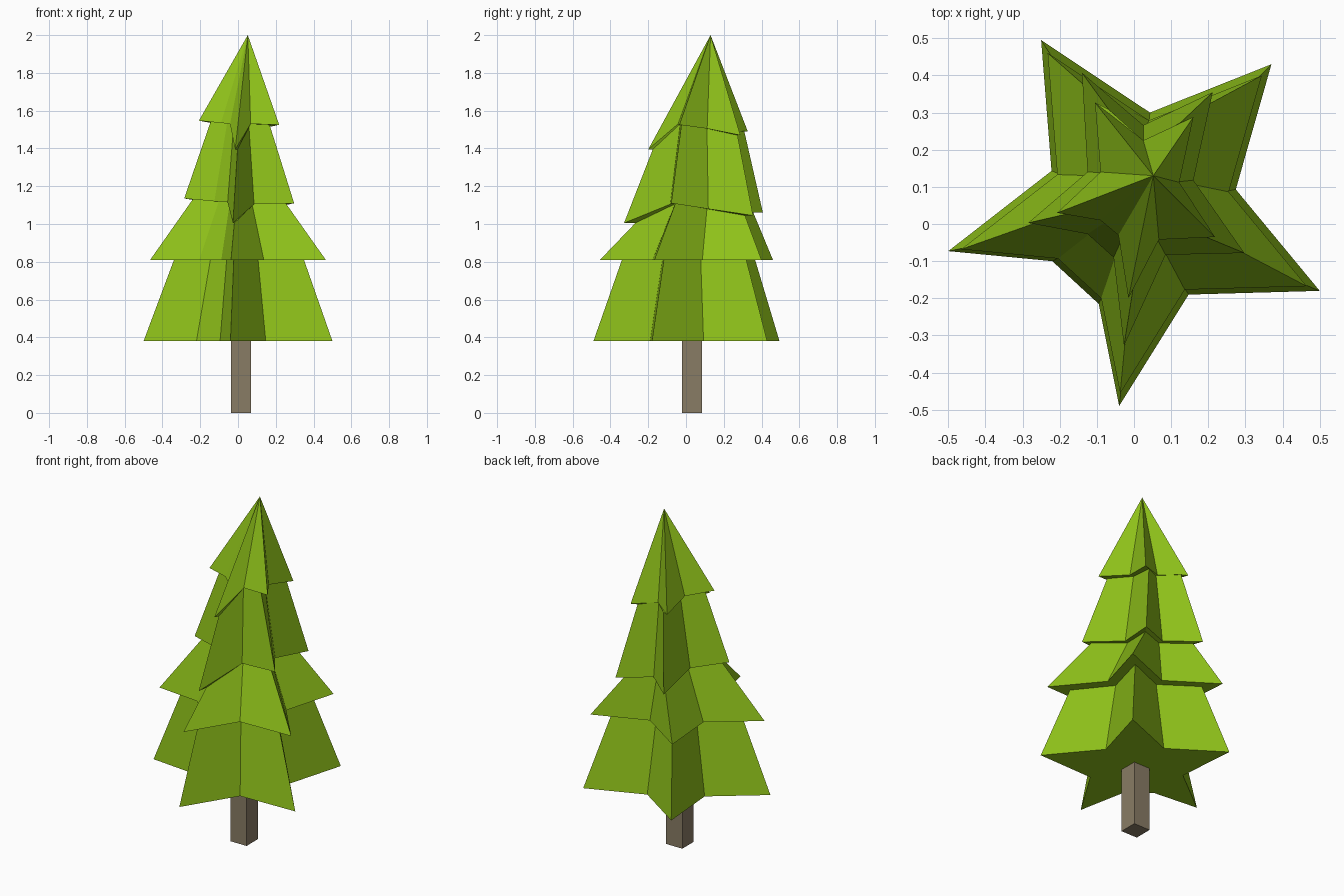
import bpy, bmesh


def material(name, colour):
    m = bpy.data.materials.new(name)
    m.diffuse_color = (*colour, 1)
    return m


def finish(bm, name, mat):
    bmesh.ops.recalc_face_normals(bm, faces=bm.faces[:])
    me = bpy.data.meshes.new(name)
    bm.to_mesh(me)
    bm.free()
    me.materials.append(mat)
    ob = bpy.data.objects.new(name, me)
    bpy.context.collection.objects.link(ob)
    return ob


def scaled(ring, kx, ky, centre, z=None):
    cx, cy = centre
    return [(cx + (p[0] - cx) * kx, cy + (p[1] - cy) * ky,
             p[2] if z is None else z) for p in ring]


# star-shaped rims of the tiers, counter-clockwise from the right-hand tip
tier1 = [(x, y, 0.38) for x, y in (
    (0.5, -0.18), (0.274, 0.093), (0.37, 0.43), (0.043, 0.30), (-0.25, 0.495),
    (-0.222, 0.143), (-0.5, -0.073), (-0.22, -0.10), (-0.095, -0.215),
    (-0.04, -0.49), (0.147, -0.19))]
tier2 = scaled(tier1, 0.93, 0.93, (0, 0), 0.81)
tier3 = [(0.297, -0.078, 1.11), (0.16, 0.118, 1.08), (0.212, 0.355, 1.045),
         (0.025, 0.266, 1.065), (-0.14, 0.407, 1.06), (-0.125, 0.14, 1.11),
         (-0.285, 0.003, 1.135), (-0.125, -0.027, 1.12), (-0.055, -0.09, 1.115),
         (-0.027, -0.328, 1.005), (0.085, -0.083, 1.105)]
tier4 = [(0.218, -0.035, 1.525), (0.122, 0.112, 1.505), (0.16, 0.288, 1.47),
         (0.025, 0.225, 1.49), (-0.105, 0.327, 1.49), (-0.09, 0.14, 1.525),
         (-0.207, 0.03, 1.547), (-0.09, 0.01, 1.535), (-0.042, -0.03, 1.53),
         (-0.015, -0.2, 1.395), (0.067, -0.042, 1.53)]

# each tier narrows to an inset copy of the next rim
rings = [tier1,
         scaled(tier2, 0.74, 0.77, (0.02, 0.05)), tier2,
         scaled(tier3, 0.84, 0.85, (0.02, 0.07)), tier3,
         scaled(tier4, 0.73, 0.92, (0.03, 0.10)), tier4]

# foliage
bm = bmesh.new()
loops = [[bm.verts.new(p) for p in ring] for ring in rings]
n = len(tier1)
bm.faces.new(loops[0][::-1])
for a, b in zip(loops, loops[1:]):
    for i in range(n):
        j = (i + 1) % n
        bm.faces.new((a[i], a[j], b[j], b[i]))
apex = bm.verts.new((0.052, 0.13, 2.0))
for i in range(n):
    bm.faces.new((loops[-1][i], loops[-1][(i + 1) % n], apex))
finish(bm, "foliage", material("leaf_green", (0.27, 0.53, 0.01)))

# trunk
bm = bmesh.new()
bmesh.ops.create_cube(bm, size=1)
for v in bm.verts:
    v.co = (0.017 + v.co.x * 0.106, 0.033 + v.co.y * 0.106, (v.co.z + 0.5) * 0.38)
finish(bm, "trunk", material("bark", (0.25, 0.20, 0.13)))
